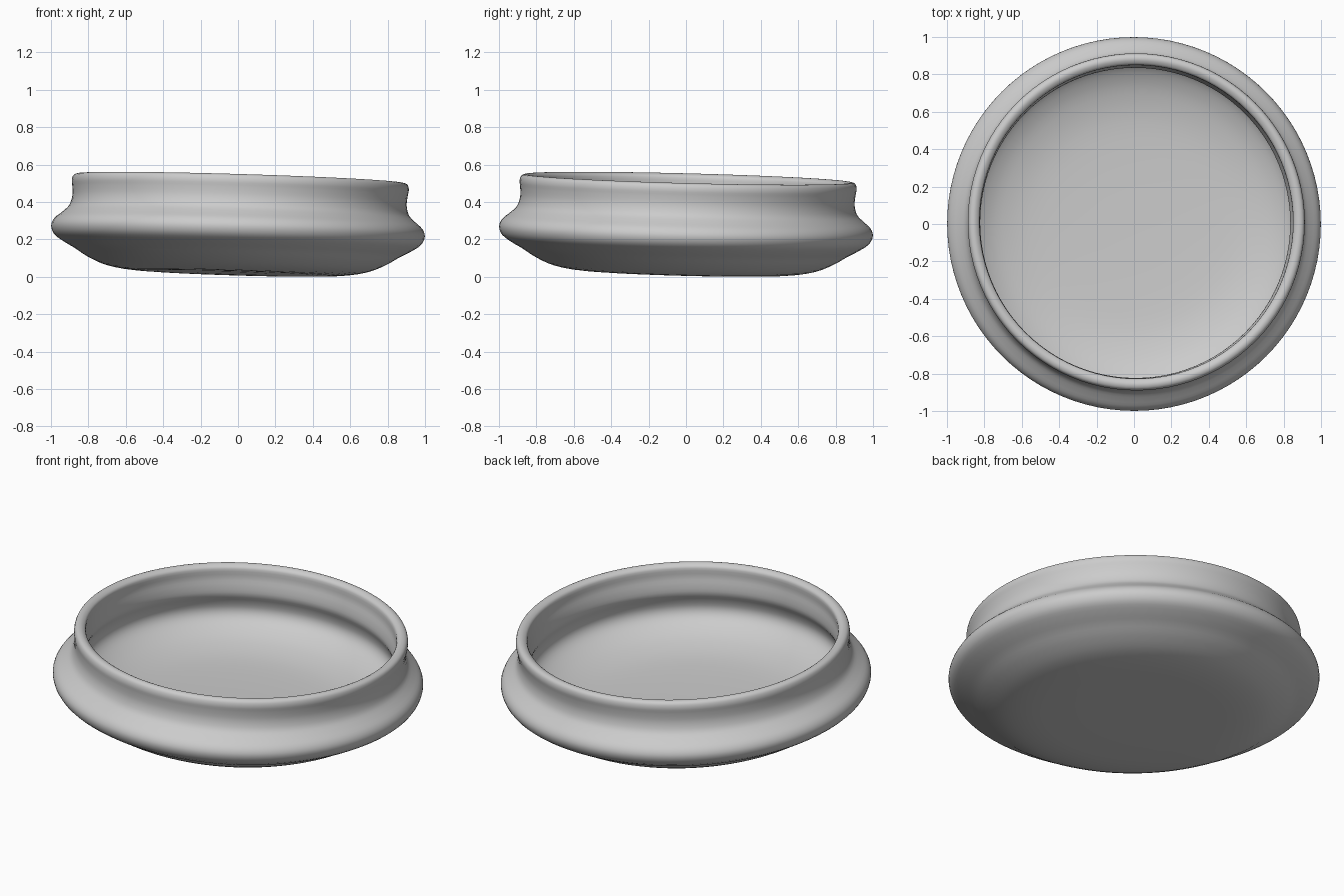
import bpy, bmesh, math
from mathutils import Matrix, Vector

if "Cube" in bpy.data.objects:
    bpy.data.objects.remove(bpy.data.objects["Cube"])

# Lathe profile (radius, height): underside -> bulge -> neck -> rim -> inside wall -> floor
PROFILE = [
    (0, 0.024), (0.35, 0.024), (0.56, 0.028), (0.70, 0.05), (0.80, 0.092),
    (0.87, 0.135), (0.93, 0.168), (0.982, 0.205), (1.0, 0.25), (0.985, 0.29),
    (0.945, 0.325), (0.91, 0.36), (0.895, 0.41), (0.897, 0.46), (0.902, 0.495),
    (0.895, 0.522), (0.875, 0.532), (0.855, 0.527), (0.84, 0.51), (0.84, 0.46),
    (0.832, 0.41), (0.832, 0.36), (0.855, 0.31), (0.865, 0.26), (0.845, 0.215),
    (0.79, 0.175), (0.70, 0.138), (0.55, 0.108), (0.30, 0.096), (0, 0.093),
]
SEGMENTS = 96


def smooth_curve(pts, steps):
    """Catmull-Rom interpolation through the profile points."""
    p = [Vector(q) for q in pts]
    p = [2 * p[0] - p[1]] + p + [2 * p[-1] - p[-2]]
    out = []
    for a, b, c, d in zip(p, p[1:], p[2:], p[3:]):
        for i in range(steps):
            t = i / steps
            out.append(0.5 * (2 * b + (c - a) * t + (2 * a - 5 * b + 4 * c - d) * t * t
                              + (3 * b - a - 3 * c + d) * t ** 3))
    return out + [p[-2]]


# Spin the profile into a closed dish
bm = bmesh.new()
verts = [bm.verts.new((max(q.x, 0), 0, q.y)) for q in smooth_curve(PROFILE, 3)]
edges = [bm.edges.new(pair) for pair in zip(verts, verts[1:])]
bmesh.ops.spin(bm, geom=verts + edges, cent=(0, 0, 0), axis=(0, 0, 1),
               angle=math.tau, steps=SEGMENTS, use_merge=False)
bmesh.ops.remove_doubles(bm, verts=bm.verts[:], dist=1e-4)
bmesh.ops.recalc_face_normals(bm, faces=bm.faces[:])

# The dish leans slightly down towards the back right, its rim a little off centre
lean = Matrix.Identity(4)
lean[0][2] = lean[1][2] = 0.02
tilt = Matrix.Rotation(0.03, 4, 'Y') @ Matrix.Rotation(-0.026, 4, 'X')
bm.transform(lean @ tilt)

# Centre it and stand it on the ground
axes = [[v.co[i] for v in bm.verts] for i in range(3)]
shift = Vector((-(min(axes[0]) + max(axes[0])) / 2,
                -(min(axes[1]) + max(axes[1])) / 2, -min(axes[2])))
bm.transform(Matrix.Translation(shift))

mesh = bpy.data.meshes.new("dish")
bm.to_mesh(mesh)
bm.free()
dish = bpy.data.objects.new("dish", mesh)
bpy.context.collection.objects.link(dish)
for poly in mesh.polygons:
    poly.use_smooth = True
